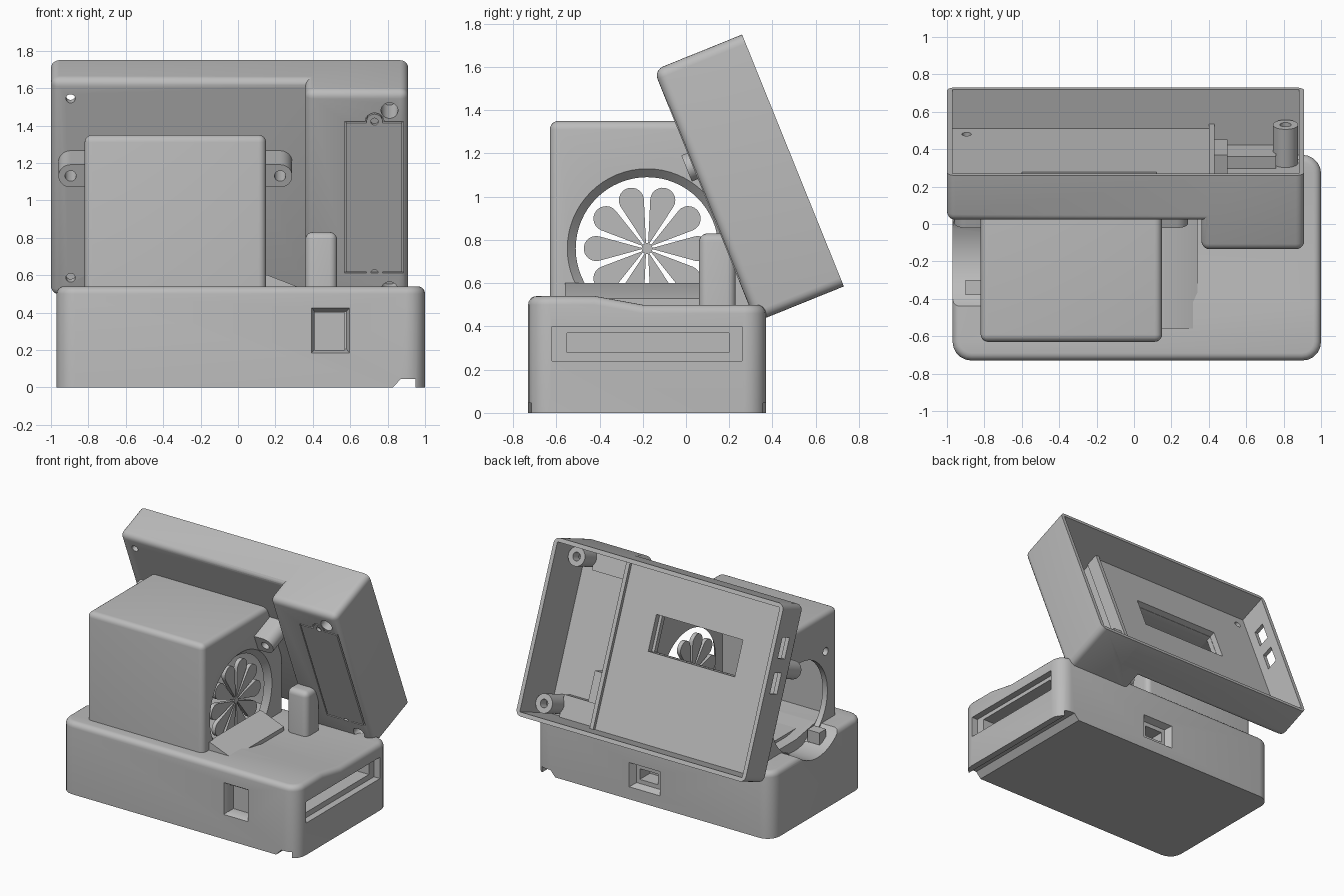
import bpy, bmesh, math
from mathutils import Matrix, Vector

if "Cube" in bpy.data.objects:
    bpy.data.objects.remove(bpy.data.objects["Cube"])

grey = bpy.data.materials.new("light grey plastic")
grey.use_nodes = True
colour = (0.5, 0.5, 0.5, 1)
grey.diffuse_color = colour
grey.node_tree.nodes["Principled BSDF"].inputs["Base Color"].default_value = colour

WORLD = Matrix.Identity(4)
# Tilted frame of the lid: y points out of its open back, z runs up the slope
LID = Matrix.Translation((0, 0.73, 0.585)) @ Matrix.Rotation(math.radians(22), 4, 'X')
HEIGHT, DEEP, SHALLOW = 1.256, -0.44, -0.27
FAN_Y, FAN_Z = -0.18, 0.76


def finish(bm, name, frame=WORLD):
    bmesh.ops.recalc_face_normals(bm, faces=bm.faces)
    bm.transform(frame)
    mesh = bpy.data.meshes.new(name)
    bm.to_mesh(mesh)
    bm.free()
    mesh.materials.append(grey)
    ob = bpy.data.objects.new(name, mesh)
    bpy.context.collection.objects.link(ob)
    return ob


def prism_mesh(points, axis, lo, hi, taper=1):
    """Extrude a flat outline along an axis, optionally scaling the far end."""
    bm = bmesh.new()
    ca = sum(p[0] for p in points) / len(points)
    cb = sum(p[1] for p in points) / len(points)

    def place(a, b, t):
        return {'x': (t, a, b), 'y': (a, t, b), 'z': (a, b, t)}[axis]
    near = [bm.verts.new(place(a, b, lo)) for a, b in points]
    far = [bm.verts.new(place(ca + (a - ca) * taper, cb + (b - cb) * taper, hi)) for a, b in points]
    bm.faces.new(near)
    bm.faces.new(far)
    for i in range(len(points)):
        j = (i + 1) % len(points)
        bm.faces.new((near[i], near[j], far[j], far[i]))
    bmesh.ops.recalc_face_normals(bm, faces=bm.faces)
    return bm


def prism(name, points, axis, lo, hi, taper=1, frame=WORLD):
    return finish(prism_mesh(points, axis, lo, hi, taper), name, frame)


def rect(a0, b0, a1, b1):
    return [(a0, b0), (a1, b0), (a1, b1), (a0, b1)]


def disc(a, b, r, n=40):
    return [(a + r * math.cos(math.tau * i / n), b + r * math.sin(math.tau * i / n)) for i in range(n)]


def bevel(bm, edges, r):
    bmesh.ops.bevel(bm, geom=edges, offset=r, segments=5, profile=0.5, affect='EDGES', clamp_overlap=True)


def box_mesh(lo, hi, r=0, sharp=None):
    """Box whose edges are rounded, except those lying on the sharp plane (axis, value)."""
    bm = prism_mesh(rect(lo[0], lo[1], hi[0], hi[1]), 'z', lo[2], hi[2])
    if r:
        axis, value = sharp
        bevel(bm, [e for e in bm.edges if any(abs(v.co[axis] - value) > 1e-4 for v in e.verts)], r)
    return bm


def box(name, lo, hi, r=0, sharp=None, frame=WORLD):
    return finish(box_mesh(lo, hi, r, sharp), name, frame)


def clip_behind(bm, depth):
    """Remove everything behind a plane parallel to the lid front and close the gap."""
    bmesh.ops.bisect_plane(bm, geom=bm.verts[:] + bm.edges[:] + bm.faces[:],
                           plane_co=LID @ Vector((0, depth, 0)),
                           plane_no=LID.to_3x3() @ Vector((0, 1, 0)), clear_outer=True)
    bmesh.ops.holes_fill(bm, edges=[e for e in bm.edges if e.is_boundary])


def combine(ob, parts, operation='DIFFERENCE'):
    for part in parts:
        part.hide_render = True
        mod = ob.modifiers.new("shape", 'BOOLEAN')
        mod.operation, mod.solver, mod.object = operation, 'EXACT', part
        with bpy.context.temp_override(object=ob, active_object=ob):
            bpy.ops.object.modifier_apply(modifier=mod.name)
        bpy.data.objects.remove(part)


# Base tray: front deck steps down to a lower rear deck
deck = [(-0.73, 0), (0.37, 0), (0.37, 0.5), (-0.2, 0.5), (-0.42, 0.54), (-0.73, 0.54)]
bm = prism_mesh(deck, 'x', -0.97, 1)
bevel(bm, [e for e in bm.edges if abs(e.verts[0].co.y - e.verts[1].co.y) < 1e-4
           and abs(e.verts[0].co.x - e.verts[1].co.x) < 1e-4], 0.1)
bm.normal_update()
bevel(bm, [e for e in bm.edges if len(e.link_faces) == 2
           and max(f.normal.z for f in e.link_faces) > 0.9
           and abs(min(f.normal.z for f in e.link_faces)) < 0.1], 0.04)
base = finish(bm, "base_tray")
combine(base, [
    prism("air_trough", disc(FAN_Y, FAN_Z, 0.34, 64), 'x', -1.1, -0.78),
    box("side_slot", (0.95, -0.62, 0.24), (1.1, 0.26, 0.4)),
    box("side_slot_inner", (0.8, -0.55, 0.28), (1.1, 0.2, 0.37)),
    prism("front_funnel", rect(0.39, 0.18, 0.6, 0.43), 'y', -0.74, -0.69, 0.8),
    box("front_socket", (0.41, -0.8, 0.2), (0.57, -0.64, 0.4)),
    prism("back_funnel", rect(-0.05, 0.09, 0.22, 0.28), 'y', 0.38, 0.32, 0.75),
    box("back_port", (0.01, 0.2, 0.145), (0.16, 0.4, 0.225)),
    prism("bottom_groove", [(0.82, -0.01), (0.95, -0.01), (0.95, 0.045), (0.87, 0.045)], 'y', -0.8, 0.5),
])

# Fan cowl: hollow rounded box whose back leans with the lid
bm = box_mesh((-0.82, -0.63, 0.45), (0.15, 0.33, 1.35), 0.04, (2, 0.45))
clip_behind(bm, SHALLOW - 0.002)
cowl = finish(bm, "fan_cowl")
bm = box_mesh((-0.78, -0.59, 0.52), (0.11, 0.29, 1.31))
clip_behind(bm, SHALLOW - 0.04)
window = ((-0.6, -0.4, 0.65), (0.12, 0.1, 0.91))
opening = disc(FAN_Y, FAN_Z, 0.33, 64)
combine(cowl, [
    finish(bm, "cowl_cavity"),
    box("cowl_window", (-0.6, -0.35, 0.65), (0.1, -0.2, 0.91), frame=LID),
    prism("fan_opening", opening, 'x', 0.05, 0.2),
    prism("fan_opening_flare", disc(FAN_Y, FAN_Z, 0.37, 64), 'x', 0.151, 0.11, 0.33 / 0.37),
    prism("intake_opening", opening, 'x', -0.9, -0.7),
] + [prism("intake_screw_hole", disc(FAN_Y + s * 0.31, FAN_Z + 0.3, 0.03), 'x', -0.9, -0.7) for s in (-1, 1)])

# Flat rotor with ten petals and a small hub
for i in range(10):
    tip, turn = 0.235, math.radians(18 + 36 * i)
    petal = [(0.015, 0)] + [(tip + 0.058 * math.cos(a), 0.058 * math.sin(a))
                            for a in [math.radians(-104 + 16 * k) for k in range(14)]]
    points = [(FAN_Y + r * math.sin(turn) + t * math.cos(turn),
               FAN_Z + r * math.cos(turn) - t * math.sin(turn)) for r, t in petal]
    prism("fan_petal", points, 'x', 0.08, 0.11)
prism("fan_hub", disc(FAN_Y, FAN_Z, 0.025), 'x', 0.078, 0.112)

# Mounting ears on both sides of the cowl
for side, name in ((1, "left_ear"), (-1, "right_ear")):
    x_eye, x_root = -0.335 + side * 0.56, -0.335 + side * 0.46
    ear = box(name, (min(x_eye, x_root), -0.47, 0.713), (max(x_eye, x_root), SHALLOW, 0.843), frame=LID)
    combine(ear, [prism("ear_end", disc(x_eye, 0.778, 0.065), 'y', -0.47, SHALLOW, frame=LID)], 'UNION')
    combine(ear, [prism("ear_hole", disc(x_eye, 0.778, 0.03), 'y', -0.6, 0, frame=LID)])

# Outlet lip, intake block and rounded post on the deck
prism("outlet_lip", [(0.14, 0.48), (0.34, 0.48), (0.34, 0.53), (0.16, 0.6), (0.14, 0.6)], 'y', -0.56, 0.06)
box("intake_block", (-0.9, -0.38, 0.45), (-0.8, -0.3, 0.54))
box("deck_post", (0.36, 0.06, 0.45), (0.53, 0.23, 0.83), 0.04, (2, 0.45))

# Tilted lid: shallow tray joined to a deeper compartment, open at the back
lid = box("tilted_lid", (-1, SHALLOW, 0), (0.6, 0, HEIGHT), 0.045, (1, 0), LID)
combine(lid, [box("deep_compartment", (0.36, DEEP, 0), (0.91, 0, HEIGHT), 0.045, (1, 0), LID)], 'UNION')
panel = rect(0.57, 0.205, 0.885, 1.079)
ends = (0.205, 1.079)
corners = (0.11, 1.143)
cutters = [
    box("tray_cavity", (-0.97, -0.225, 0.03), (0.88, 0.1, HEIGHT - 0.03), frame=LID),
    box("deep_cavity", (0.42, -0.39, 0.03), (0.881, 0.1, HEIGHT - 0.03), frame=LID),
    box("screen_window", *window, frame=LID),
    prism("panel_recess", panel, 'y', -0.5, -0.42, frame=LID),
]
for v in ends:
    cutters.append(prism("panel_tab_recess", disc(0.73, v, 0.05), 'y', -0.5, -0.42, frame=LID))
for v in corners:
    cutters.append(prism("small_hole", disc(-0.895, v, 0.025), 'y', -0.5, 0, frame=LID))
    cutters.append(prism("large_hole", disc(0.81, v, 0.045), 'y', -0.5, -0.3, frame=LID))
for v in (0.7, 0.95):
    cutters.append(box("side_port", (-1.1, -0.16, v - 0.075), (-0.9, -0.07, v + 0.075), frame=LID))
combine(lid, cutters)

# Screw bosses, rib and latch inside the deep compartment
for v in corners:
    boss = prism("screw_boss", disc(0.81, v, 0.068), 'y', -0.4, -0.17, frame=LID)
    combine(boss, [prism("boss_bore", disc(0.81, v, 0.03), 'y', -0.5, 0, frame=LID),
                   prism("boss_counterbore", disc(0.81, v, 0.045), 'y', -0.5, -0.25, frame=LID)])
    box("boss_shelf", (0.5, -0.4, v - 0.08), (0.76, -0.32, v + 0.08), frame=LID)
box("compartment_rib", (0.4, -0.3, 0.03), (0.43, -0.2, HEIGHT - 0.03), frame=LID)
box("latch_block", (0.43, -0.39, 0.2), (0.5, -0.22, 0.42), frame=LID)

# Flush access panel with two screw tabs, separated by a fine groove
cover = prism("access_panel", rect(0.577, 0.212, 0.878, 1.072), 'y', DEEP, -0.415, frame=LID)
combine(cover, [prism("panel_tab", disc(0.73, v, 0.043), 'y', DEEP, -0.415, frame=LID) for v in ends], 'UNION')
combine(cover, [prism("tab_hole", disc(0.73, v, 0.02), 'y', -0.5, -0.42, frame=LID) for v in ends])

# Smooth the rounded edges and keep the hard ones crisp
bpy.ops.object.select_all(action='DESELECT')
for ob in bpy.context.collection.objects:
    if ob.type == 'MESH':
        ob.select_set(True)
        bpy.context.view_layer.objects.active = ob
bpy.ops.object.shade_smooth_by_angle(angle=math.radians(30))
